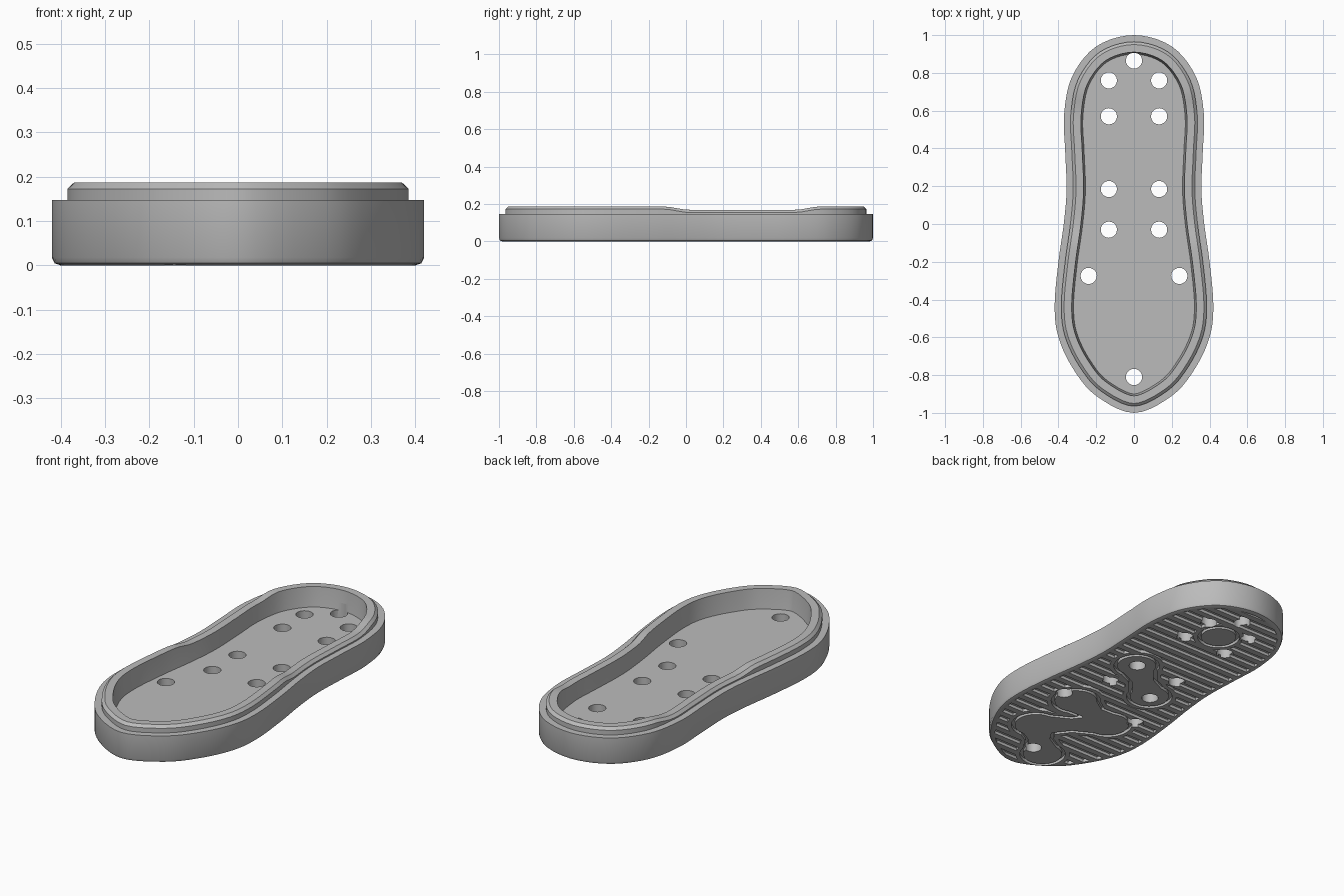
import bpy
import bmesh
import math
from mathutils import Vector

cube = bpy.data.objects.get("Cube")
if cube:
    bpy.data.objects.remove(cube, do_unlink=True)

grey = bpy.data.materials.new("mid_grey")
grey.use_nodes = True
colour = (0.5, 0.5, 0.5, 1)
grey.diffuse_color = colour
grey.node_tree.nodes["Principled BSDF"].inputs["Base Color"].default_value = colour

# Right half of the sole outline, from heel to toe
HALF = [(0, -1), (.2, -.91), (.32, -.77), (.4, -.6), (.42, -.43), (.4, -.2),
        (.372, 0), (.357, .18), (.364, .38), (.37, .58), (.328, .78), (.2, .94), (0, 1)]


def spline(points, steps):
    """Closed smooth curve through the points."""
    pts = [Vector(p) for p in points]
    out = []
    for i, b in enumerate(pts):
        a, c, d = pts[i - 1], pts[(i + 1) % len(pts)], pts[(i + 2) % len(pts)]
        for s in range(steps):
            t = s / steps
            out.append(.5 * (2 * b + (c - a) * t + (2 * a - 5 * b + 4 * c - d) * t * t
                             + (3 * b - a - 3 * c + d) * t ** 3))
    return out


OUTLINE = spline(HALF + [(-x, y) for x, y in HALF[-2:0:-1]], 5)


def inset(d):
    """Sole outline moved inwards by d."""
    out = []
    for i, p in enumerate(OUTLINE):
        t = (OUTLINE[(i + 1) % len(OUTLINE)] - OUTLINE[i - 1]).normalized()
        out.append(p + Vector((-t.y, t.x)) * d)
    return out


def loft(name, rings):
    """Capped solid through rings of 3D points."""
    bm = bmesh.new()
    loops = [[bm.verts.new(p) for p in ring] for ring in rings]
    for low, high in zip(loops, loops[1:]):
        for i in range(len(low)):
            j = (i + 1) % len(low)
            bm.faces.new((low[i], low[j], high[j], high[i]))
    bm.faces.new(loops[0][::-1])
    bm.faces.new(loops[-1])
    bmesh.ops.recalc_face_normals(bm, faces=bm.faces)
    mesh = bpy.data.meshes.new(name)
    bm.to_mesh(mesh)
    bm.free()
    mesh.materials.append(grey)
    obj = bpy.data.objects.new(name, mesh)
    bpy.context.collection.objects.link(obj)
    return obj


def prism(name, outline, low, high):
    return loft(name, [[(p[0], p[1], z) for p in outline] for z in (low, high)])


def boolean(target, tool, operation):
    mod = target.modifiers.new("cut", 'BOOLEAN')
    mod.operation, mod.solver, mod.object = operation, 'EXACT', tool
    bpy.context.view_layer.objects.active = target
    bpy.ops.object.modifier_apply(modifier=mod.name)
    bpy.data.objects.remove(tool, do_unlink=True)


def circle(x, y, r, n=20):
    return [(x + r * math.cos(2 * math.pi * i / n), y + r * math.sin(2 * math.pi * i / n))
            for i in range(n)]


def dumbbell(a, b, r, grow):
    """Two round lobes joined by a smooth waist."""
    a, b = Vector(a), Vector(b)
    length = (b - a).length
    along = (b - a) / length
    side = Vector((-along.y, along.x))
    upper = []
    for i in range(11):
        t = math.pi * (1 - i / 10 * .72)
        upper.append((r * math.cos(t), r * math.sin(t)))
    upper.append((length / 2, r * .55))
    upper += [(length - u, v) for u, v in upper[-2::-1]]
    flat = upper + [(u, -v) for u, v in upper[-2:0:-1]]
    pts = []
    for i, (u, v) in enumerate(flat):
        p, q = flat[i - 1], flat[(i + 1) % len(flat)]
        n = Vector((p[1] - q[1], q[0] - p[0])).normalized() * grow
        pts.append(a + along * (u + n.x) + side * (v + n.y))
    return pts


# Body: rounded base, ledge, chamfered rim dipping at the waist, inner floor
def smooth(t):
    t = min(max(t, 0), 1)
    return t * t * (3 - 2 * t)


def dip(y):
    return .018 * smooth((y + .12) / .14) * smooth((.72 - y) / .14)


PROFILE = [(.02, 0, 0), (.006, .005, 0), (0, .018, 0), (0, .148, 0), (.035, .148, 0),
           (.035, .173, 1), (.05, .187, 1), (.09, .187, 1), (.094, .13, 0), (.1, .08, 0)]
sole = loft("sole", [[(p.x, p.y, z - k * dip(p.y)) for p in inset(d)] for d, z, k in PROFILE])

# Tread: straight grooves, kept clear of the smooth pads
PADS = [((.133, .18), (-.12, -.02), .1), ((.14, -.3), (-.14, -.38), .11),
        ((-.14, -.38), (.14, -.62), .11), ((.14, -.62), (-.08, -.83), .1)]


def pads(grow, low, high):
    shapes = [dumbbell(a, b, r, grow) for a, b, r in PADS] + [circle(0, .68, .09 + grow, 28)]
    return [prism("pad_tool", s, low, high) for s in shapes]


DEPTH = .016
tread = prism("tread_tool", inset(.03), -.02, DEPTH)
pitch = .066
for i in range(-15, 16):
    y = i * pitch
    land = [(-1, y), (1, y), (1, y + .034), (-1, y + .034)]
    boolean(tread, prism("land_tool", land, -.05, .05), 'DIFFERENCE')
for tool in pads(.04, -.06, .06):
    boolean(tread, tool, 'DIFFERENCE')

# Thin groove outlining the pads
ring = None
for tool in pads(.018, -.03, DEPTH + .001):
    if ring is None:
        ring = tool
    else:
        boolean(ring, tool, 'UNION')
for tool in pads(0, -.07, .07):
    boolean(ring, tool, 'DIFFERENCE')
boolean(sole, tread, 'DIFFERENCE')
boolean(sole, ring, 'DIFFERENCE')

# Holes through the floor
holes = [(0, .865), (0, -.81)]
for x, y in [(.133, .76), (.133, .57), (.133, .185), (.133, -.03), (.24, -.275)]:
    holes += [(x, y), (-x, y)]
for x, y in holes:
    boolean(sole, prism("hole_tool", circle(x, y, .043), -.1, .12), 'DIFFERENCE')

bpy.ops.object.select_all(action='DESELECT')
sole.select_set(True)
bpy.context.view_layer.objects.active = sole
bpy.ops.object.shade_smooth_by_angle(angle=math.radians(25))
